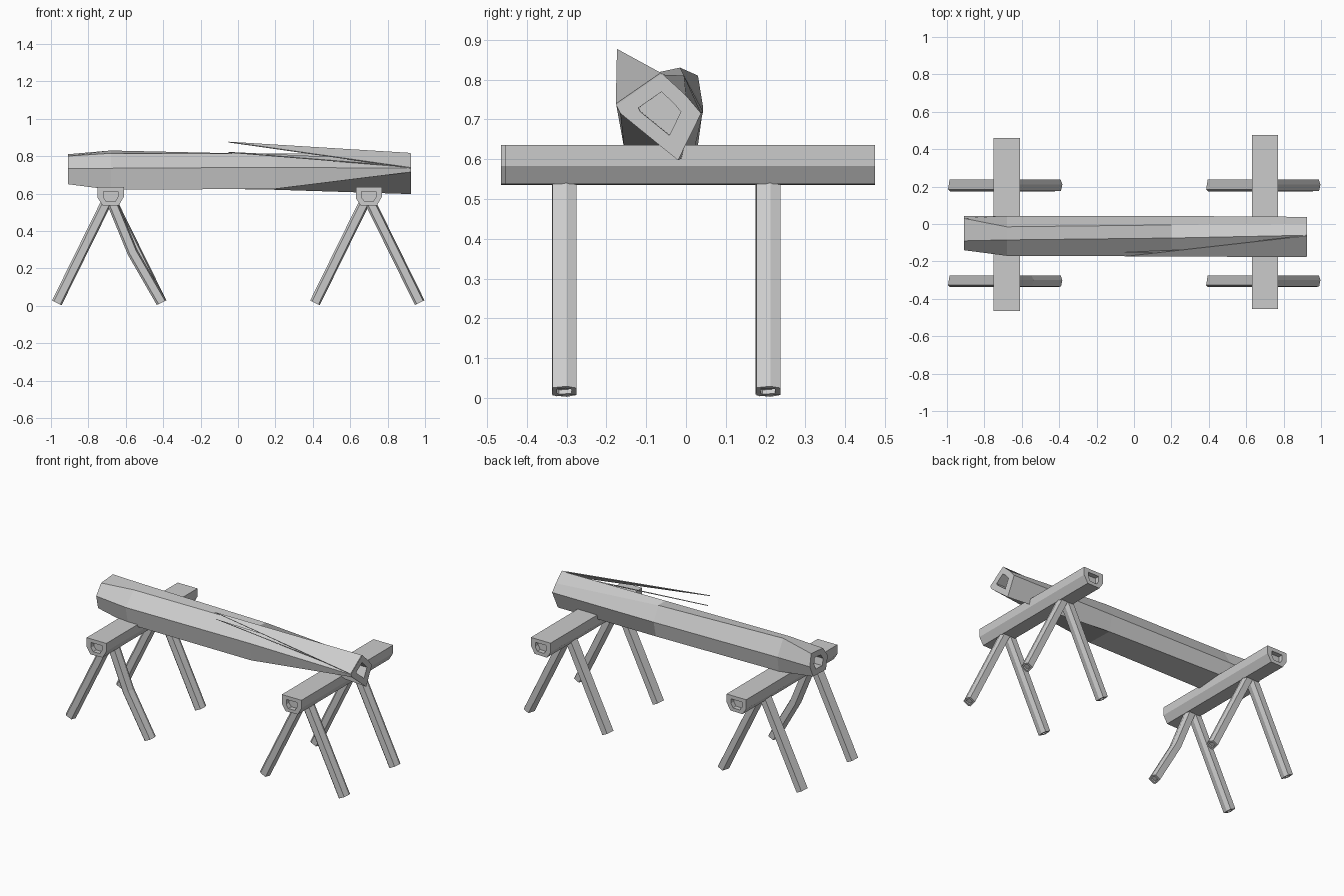
import bpy, bmesh
from mathutils import Vector

if "Cube" in bpy.data.objects:
    bpy.data.objects.remove(bpy.data.objects["Cube"])


def make_object(name, bm):
    bmesh.ops.recalc_face_normals(bm, faces=bm.faces)
    mesh = bpy.data.meshes.new(name)
    bm.to_mesh(mesh)
    bm.free()
    ob = bpy.data.objects.new(name, mesh)
    bpy.context.collection.objects.link(ob)
    return ob


def recess(ring, inward, scale):
    # Inner outline on the end face, then the hollow floor
    c = sum(ring, Vector()) / len(ring)
    inner = [c + (p - c) * scale for p in ring]
    return [inner, [p + inward for p in inner]]


def loft(name, rings, depth, scale=0.55):
    # Skin the rings, with a carved hollow in both ends
    axis = (sum(rings[-1], Vector()) - sum(rings[0], Vector())).normalized()
    start = recess(rings[0], axis * depth, scale)
    end = recess(rings[-1], -axis * depth, scale)
    rings = start[::-1] + rings + end
    bm = bmesh.new()
    loops = [[bm.verts.new(p) for p in r] for r in rings]
    n = len(loops[0])
    for a, b in zip(loops, loops[1:]):
        for i in range(n):
            j = (i + 1) % n
            bm.faces.new((a[i], a[j], b[j], b[i]))
    bm.faces.new(loops[0])
    bm.faces.new(loops[-1])
    return make_object(name, bm)


# Hewn timber outlines: flat on top, chamfered below
BEAM = [(-.07, .05), (.07, .05), (.07, -.002), (.043, -.048), (-.043, -.05), (-.07, -.01)]
LEG = [(-.027, -.022), (-.018, .03), (.02, .03), (.03, .005), (.022, -.03), (-.016, -.032)]


def leg(name, y, top, foot, bend=None):
    path = [Vector((p[0], y, p[1])) for p in ([top, bend, foot] if bend else [top, foot])]
    d = (path[-1] - path[0]).normalized()
    side = Vector((-d.z, 0, d.x))
    rings = [[p + side * u + Vector((0, v, 0)) for u, v in LEG] for p in path]
    loft(name, rings, 0.012, 0.6)


def sawhorse(label, x, legs_x, y0, y1, bent=False):
    loft(label + "_beam", [[Vector((x + u, y, .585 + v)) for u, v in BEAM] for y in (y0, y1)], 0.03)
    for row, y in (("front", -.305), ("back", .207)):
        for side, s in (("left", -1), ("right", 1)):
            bend = (legs_x + .125, .285) if bent and row == "front" and s > 0 else None
            leg(f"{label}_{row}_{side}_leg", y, (legs_x + s * .012, .56),
                (legs_x + s * .28, .016), bend)


sawhorse("left_sawhorse", -.68, -.69, -.465, .46, bent=True)
sawhorse("right_sawhorse", .70, .69, -.455, .475)

# Log resting across both sawhorses: (y, z) outline at each x
LOG = {
    -.91: [(-.14, .735), (-.09, .80), (.03, .81), (.043, .73), (.01, .655), (-.12, .65)],
    -.68: [(-.17, .735), (-.085, .815), (-.015, .83), (.043, .73), (.03, .635), (-.145, .62)],
    .20: [(-.17, .74), (-.075, .813), (-.005, .81), (.043, .72), (.02, .62), (-.155, .625)],
    .925: [(-.175, .735), (-.06, .815), (.00, .76), (.038, .715), (-.02, .597), (-.165, .715)],
}
loft("log", [[Vector((x, y, z)) for y, z in pts] for x, pts in LOG.items()], 0.1, 0.5)


def splinter(name, *points):
    bm = bmesh.new()
    bm.faces.new([bm.verts.new(p) for p in points])
    ob = make_object(name, bm)
    mod = ob.modifiers.new("thickness", 'SOLIDIFY')
    mod.thickness = 0.005
    mod.offset = 0


# Split wood lifting off the upper front face of the log
splinter("peeled_strip", (-.05, -.172, .875), (.923, -.175, .737), (.923, -.062, .815))
splinter("small_splinter", (-.05, -.15, .82), (.90, -.165, .743), (.75, -.115, .782))
